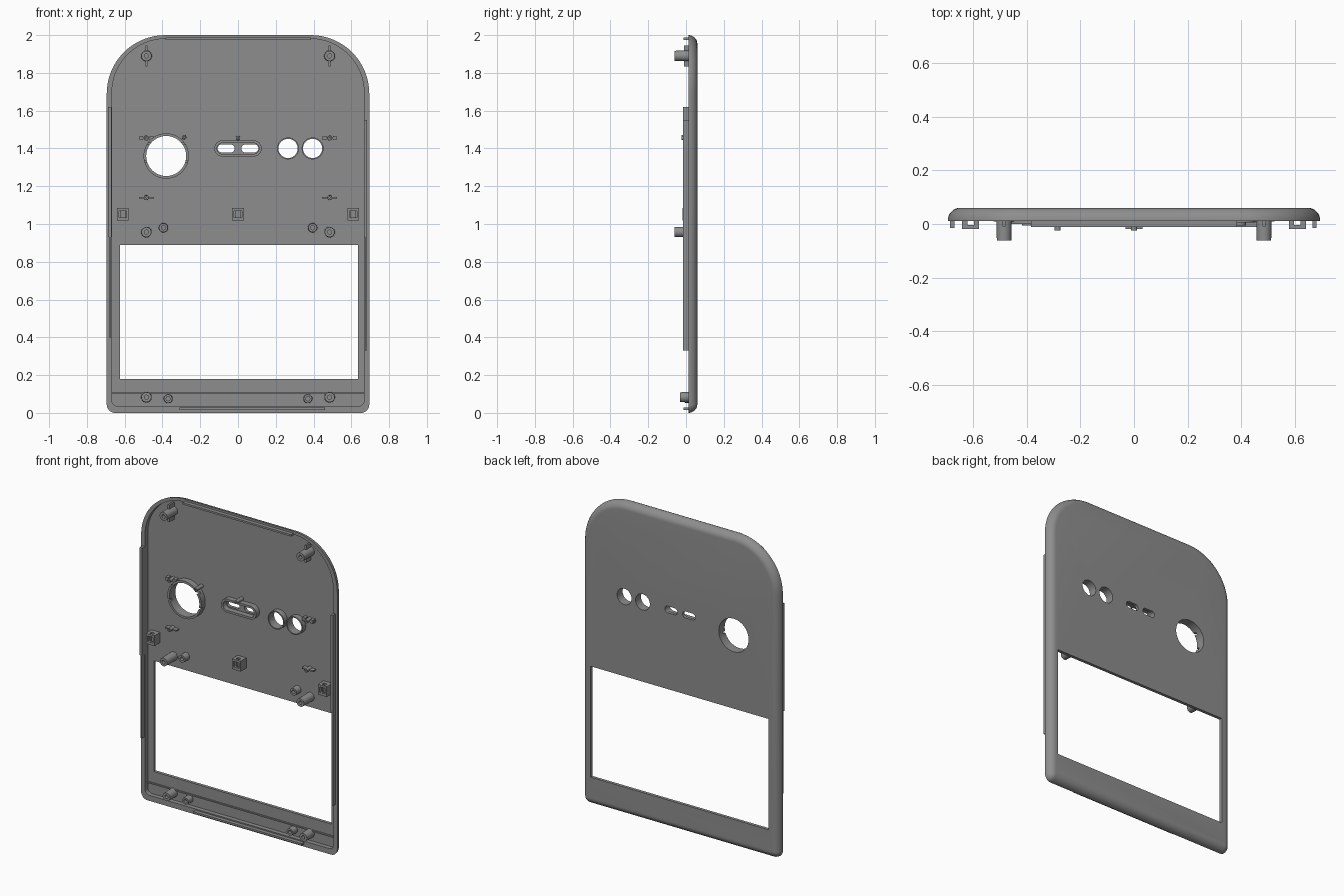
import bpy, bmesh, math

if "Cube" in bpy.data.objects:
    bpy.data.objects.remove(bpy.data.objects["Cube"])

grey = bpy.data.materials.new("plain_grey")
grey.diffuse_color = (0.27, 0.27, 0.27, 1)
grey.use_nodes = True
grey.node_tree.nodes["Principled BSDF"].inputs["Base Color"].default_value = grey.diffuse_color

FLOOR, RIM, BACK = 0.04, 0.012, 0.06   # depths of inner floor, open rim, outer face


def outline(cx, cz, w, h, rt, rb=None, n=12):
    """Rounded rectangle in the xz plane: top radius rt, bottom radius rb."""
    rb = rt if rb is None else rb
    pts = []
    for sx, sz, r, a0 in ((1, 1, rt, 0), (-1, 1, rt, 90), (-1, -1, rb, 180), (1, -1, rb, 270)):
        for i in range(n + 1):
            a = math.radians(a0 + 90 * i / n)
            pts.append((cx + sx * (w / 2 - r) + r * math.cos(a),
                        cz + sz * (h / 2 - r) + r * math.sin(a)))
    return pts


def disc(cx, cz, r, n=8):
    return outline(cx, cz, 2 * r, 2 * r, r, n=n)


def loft(name, loops, ring=False):
    """Skin a list of (outline, y); capped, or joined end to start as a ring."""
    bm = bmesh.new()
    rows = [[bm.verts.new((x, y, z)) for x, z in pts] for pts, y in loops]
    pairs = list(zip(rows, rows[1:])) + ([(rows[-1], rows[0])] if ring else [])
    for a, b in pairs:
        for i in range(len(a)):
            j = (i + 1) % len(a)
            bm.faces.new((a[i], a[j], b[j], b[i]))
    if not ring:
        bm.faces.new(rows[0])
        bm.faces.new(rows[-1])
    bmesh.ops.remove_doubles(bm, verts=bm.verts, dist=1e-5)
    bmesh.ops.recalc_face_normals(bm, faces=bm.faces)
    me = bpy.data.meshes.new(name)
    bm.to_mesh(me)
    bm.free()
    me.materials.append(grey)
    ob = bpy.data.objects.new(name, me)
    bpy.context.collection.objects.link(ob)
    return ob


def smooth(ob):
    bpy.ops.object.select_all(action='DESELECT')
    ob.select_set(True)
    bpy.context.view_layer.objects.active = ob
    bpy.ops.object.shade_smooth_by_angle(angle=math.radians(30))


def box(name, x0, x1, y0, y1, z0, z1):
    pts = [(x0, z0), (x1, z0), (x1, z1), (x0, z1)]
    return loft(name, [(pts, y0), (pts, y1)])


def tube(name, outer, inner, y0, y1):
    ob = loft(name, [(outer, y0), (outer, y1), (inner, y1), (inner, y0)], ring=True)
    smooth(ob)
    return ob


def cut(ob, cutters):
    bpy.context.view_layer.objects.active = ob
    for c in cutters:
        m = ob.modifiers.new("cut", 'BOOLEAN')
        m.operation, m.solver, m.object = 'DIFFERENCE', 'EXACT', c
        bpy.ops.object.modifier_apply(modifier=m.name)
        bpy.data.objects.remove(c)


def boss(name, x, z, r, tip, bore=0.011):
    """Screw post with a slightly tapered body and a blind bore."""
    ob = loft(name, [(disc(x, z, r * 1.08), FLOOR), (disc(x, z, r), tip),
                     (disc(x, z, bore), tip), (disc(x, z, bore), tip + 0.03)])
    smooth(ob)


# Shell: rounded back edge, flat rim, hollow front
def shell_loop(d):
    return outline(0, 1, 1.39 - 2 * d, 2 - 2 * d, 0.31 - d, max(0.045 - d, 0.006), n=16)

profile = []
for i in range(9):
    a = math.radians(90 * (8 - i) / 8)
    profile.append((shell_loop(0.045 * (1 - math.cos(a))), RIM + (BACK - RIM) * math.sin(a)))
inner = outline(0, 1.008, 1.335, 1.945, 0.285, 0.03, n=16)
shell = loft("panel_shell", profile + [(inner, RIM), (inner, FLOOR)])

# Openings: window, large round, two small round, two slots
def cutter(pts):
    return loft("cutter", [(pts, -0.1), (pts, 0.2)])

BIG = (-0.38, 1.36)
SMALL = [(0.265, 1.40), (0.395, 1.40)]
cut(shell, [box("cutter", -0.625, 0.635, -0.1, 0.2, 0.18, 0.89),
            cutter(disc(*BIG, 0.106, 12))]
    + [cutter(disc(x, z, 0.051)) for x, z in SMALL]
    + [cutter(outline(x, 1.40, 0.09, 0.042, 0.0209)) for x in (-0.063, 0.063)])
smooth(shell)

# Collars around the openings
big = tube("large_collar", disc(*BIG, 0.12, 12), disc(*BIG, 0.106, 12), FLOOR, 0.0)
cut(big, [box("cutter", -0.6, -0.2, -0.1, 0.02, z, z + 0.012) for z in (1.325, 1.42)])
for x, z in SMALL:
    tube("small_collar", disc(x, z, 0.058), disc(x, z, 0.051), FLOOR, 0.005)
tube("slot_collar", outline(0, 1.40, 0.25, 0.086, 0.0429),
     outline(0, 1.40, 0.222, 0.058, 0.0289), FLOOR, 0.005)

# Locating lips standing on the rim
box("left_lip_upper", -0.687, -0.669, -0.015, RIM, 0.93, 1.62)
box("left_lip_lower", -0.682, -0.672, -0.015, RIM, 0.40, 0.93)
box("right_lip_upper", 0.667, 0.682, -0.015, RIM, 0.93, 1.55)
box("right_lip_lower", 0.672, 0.682, -0.015, RIM, 0.33, 0.93)
box("top_lip", -0.385, 0.385, -0.012, RIM, 1.975, 1.987)
box("bottom_lip", -0.31, 0.46, -0.012, RIM, 0.016, 0.028)

# Low rib across the bottom
box("bottom_rib", -0.667, 0.667, 0.032, FLOOR, 0.1, 0.108)

for s in (-1, 1):
    # Screw posts
    x = 0.485 * s
    boss("top_post", x, 1.89, 0.027, -0.062)
    boss("middle_post", x, 0.957, 0.026, -0.062)
    boss("bottom_post", x, 0.083, 0.026, -0.033)
    boss("short_middle_post", 0.395 * s, 0.98, 0.023, -0.005)
    boss("short_bottom_post", 0.37 * s, 0.075, 0.022, -0.005)
    # Ribs above and below each top post
    for dz in (-0.04, 0.04):
        box("post_rib", x - 0.006, x + 0.006, -0.01, FLOOR, 1.89 + dz - 0.015, 1.89 + dz + 0.015)
    # Finned pegs
    for z in (1.14, 1.455):
        boss("fin_peg", x, z, 0.012, -0.005, 0.004)
        box("peg_fin", x - 0.04, x + 0.04, 0.01, FLOOR, z - 0.004, z + 0.004)
    # Square clip blocks beside the upper pegs
    for dx in (-0.027, 0.027):
        box("peg_block", x + dx - 0.01, x + dx + 0.01, 0.01, FLOOR, 1.444, 1.466)

# Small pins
for x, z in ((-0.285, 1.46), (0, 1.455)):
    boss("small_pin", x, z, 0.011, -0.024, 0.004)

# Clip sockets: block with a front pocket and an opening through its height
for x in (-0.61, 0, 0.61):
    y1 = -0.018
    socket = box("clip_socket", x - 0.031, x + 0.031, y1, FLOOR, 1.018, 1.084)
    cut(socket, [box("cutter", x - 0.02, x + 0.02, -0.1, 0.0, 1.035, 1.07),
                 box("cutter", x - 0.012, x + 0.012, -0.004, 0.015, 0.9, 1.2)])
